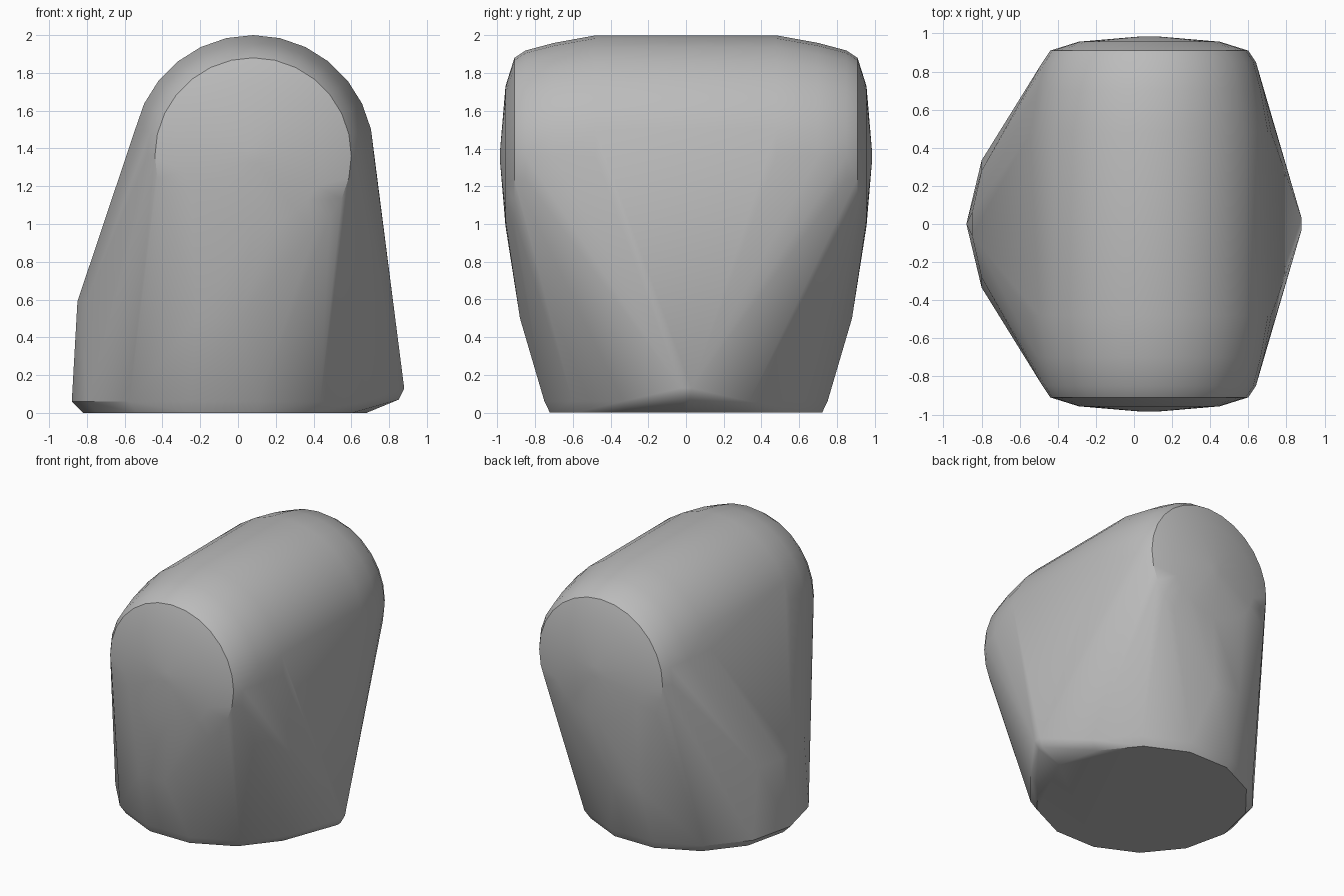
import bpy, bmesh, math
from math import cos, sin, tau
from mathutils import Vector

cube = bpy.data.objects.get("Cube")
if cube:
    bpy.data.objects.remove(cube, do_unlink=True)

grey = bpy.data.materials.new("plain grey")
grey.use_nodes = True
colour = (0.5, 0.5, 0.5, 1)
grey.diffuse_color = colour
grey.node_tree.nodes["Principled BSDF"].inputs["Base Color"].default_value = colour

points = []

def barrel_ring(y, r, sides=28):
    """Upright ring of the rounded top, facing along y."""
    for i in range(sides):
        a = tau * i / sides
        points.append((0.08 + r * cos(a), y, 1.36 + r * sin(a)))

def foot_ring(z, rx, ry, sides=14):
    """Level ring of the foot."""
    for i in range(sides):
        a = tau * i / sides
        points.append((-0.07 + rx * cos(a), ry * sin(a), z))

# Rounded barrel top with softly domed ends
for y, r in [(0.985, 0.04), (0.957, 0.37), (0.91, 0.52), (0.85, 0.56), (0.7, 0.6), (0.48, 0.64)]:
    barrel_ring(-y, r)
    barrel_ring(y, r)

# Flat foot with a small bevel
foot_ring(0.0, 0.75, 0.74)
foot_ring(0.06, 0.81, 0.77)

# Side corner, side bulge and lower front and back panels
for s in (-1, 1):
    points += [(0.88, s * 0.03, 0.13), (0.85, s * 0.02, 0.07)]
    points += [(-0.85, s * 0.06, 0.59), (-0.8, s * 0.28, 0.59)]
    points += [(-0.22, s * 0.88, 0.5), (0.0, s * 0.88, 0.5)]

# Stretch one skin over all the parts
bm = bmesh.new()
for p in points:
    bm.verts.new(Vector(p))
hull = bmesh.ops.convex_hull(bm, input=bm.verts)
spare = {v for v in hull["geom_interior"] + hull["geom_unused"] if isinstance(v, bmesh.types.BMVert)}
bmesh.ops.delete(bm, geom=list(spare), context='VERTS')
bmesh.ops.dissolve_limit(bm, angle_limit=math.radians(1), verts=bm.verts, edges=bm.edges)
bmesh.ops.recalc_face_normals(bm, faces=bm.faces)
mesh = bpy.data.meshes.new("shell")
bm.to_mesh(mesh)
bm.free()
mesh.materials.append(grey)
shell = bpy.data.objects.new("shell", mesh)
bpy.context.collection.objects.link(shell)

bpy.context.view_layer.objects.active = shell
shell.select_set(True)
bpy.ops.object.shade_smooth_by_angle(angle=math.radians(30))
